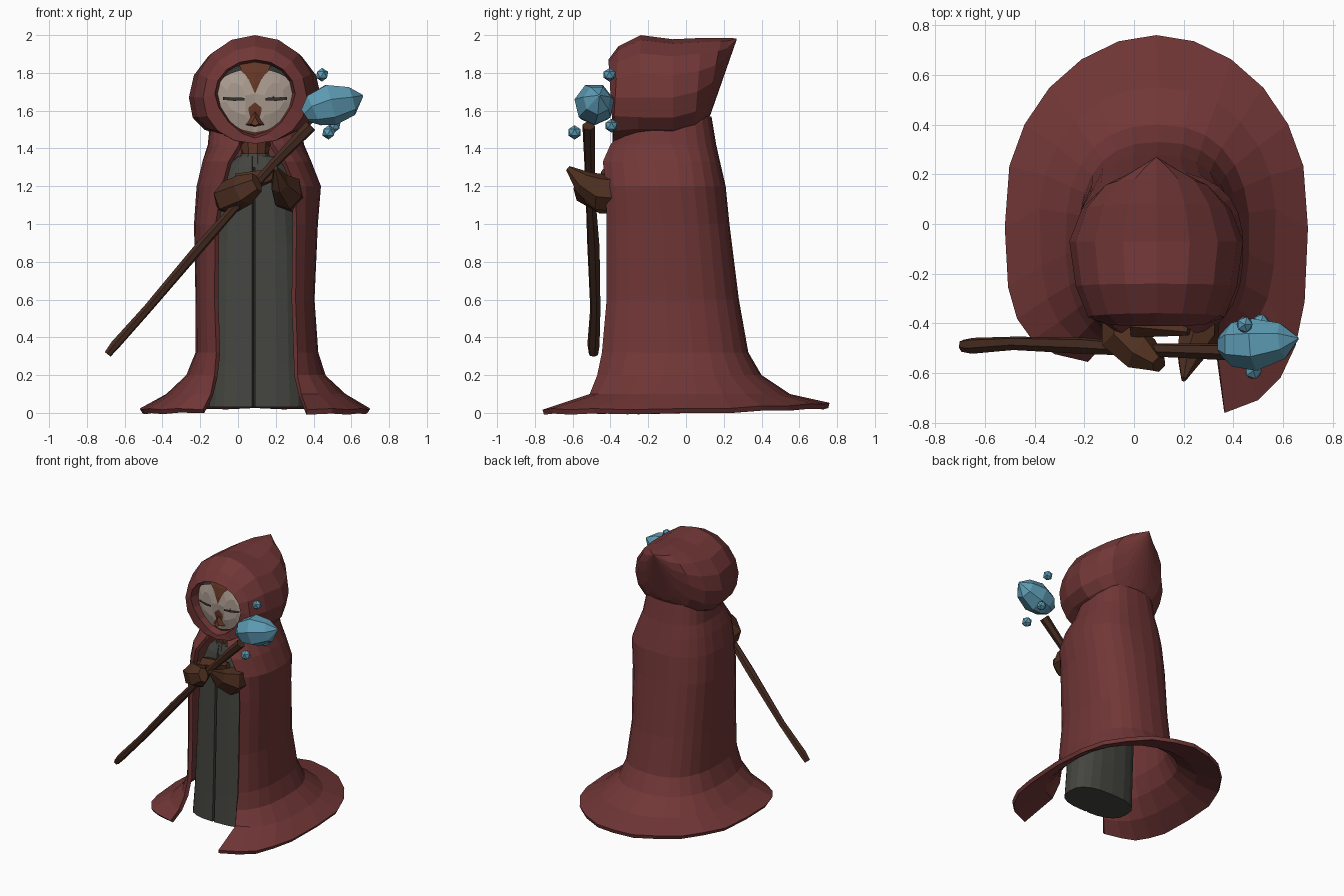
import bpy, bmesh, math
from mathutils import Vector

CX = 0.09  # the figure stands slightly right of centre


def mat(name, r, g, b):
    m = bpy.data.materials.new(name)
    m.diffuse_color = (r, g, b, 1)
    return m


RED = mat("cloak red", 0.165, 0.037, 0.037)
GREY = mat("robe grey", 0.058, 0.06, 0.05)
WOOD = mat("staff wood", 0.062, 0.025, 0.015)
WING = mat("wing brown", 0.078, 0.029, 0.0145)
FEATHER = mat("head brown", 0.125, 0.038, 0.02)
FACE = mat("face cream", 0.41, 0.335, 0.28)
DARK = mat("eye dark", 0.033, 0.033, 0.03)
ICE = mat("crystal blue", 0.11, 0.33, 0.46)


def finish(name, bm, material):
    me = bpy.data.meshes.new(name)
    bm.to_mesh(me)
    bm.free()
    me.materials.append(material)
    ob = bpy.data.objects.new(name, me)
    bpy.context.collection.objects.link(ob)
    return ob


def loft(name, rings, material, closed=True):
    """Skin a list of equal-length rings; closed rings are capped."""
    bm = bmesh.new()
    vs = [[bm.verts.new(p) for p in r] for r in rings]
    n = len(rings[0])
    for a, b in zip(vs, vs[1:]):
        for j in range(n if closed else n - 1):
            k = (j + 1) % n
            bm.faces.new((a[j], a[k], b[k], b[j]))
    if closed:
        bm.faces.new(vs[0][::-1])
        bm.faces.new(vs[-1])
        bmesh.ops.recalc_face_normals(bm, faces=bm.faces)
    return finish(name, bm, material)


def power(v, p):
    return math.copysign(abs(v) ** p, v)


def tube(name, path, material, sides=6):
    """Sweep an ellipse along (x, y, z, half width, half height) points."""
    pts = [Vector(p[:3]) for p in path]
    rings = []
    for i, p in enumerate(path):
        d = (pts[min(i + 1, len(pts) - 1)] - pts[max(i - 1, 0)]).normalized()
        u = d.cross(Vector((0, 0, 1))).normalized()
        v = u.cross(d)
        rings.append([pts[i] + u * p[3] * math.cos(t) + v * p[4] * math.sin(t)
                      for t in (2 * math.pi * (k + 0.25) / sides for k in range(sides))])
    return loft(name, rings, material)


# Cloak: open C-shaped sections
# (z, centre x, half width, front, back, mid y, half opening, front power, back power)
SECTIONS = [
    (0.017, 0.09, 0.61, -0.555, 0.76, 0.08, 0.275, 0.52, 1.04),
    (0.10, 0.095, 0.475, -0.51, 0.55, 0.03, 0.24, 0.65, 0.95),
    (0.20, 0.095, 0.37, -0.47, 0.40, -0.04, 0.22, 0.75, 0.85),
    (0.32, 0.10, 0.325, -0.445, 0.33, -0.08, 0.215, 0.8, 0.8),
    (0.60, 0.09, 0.315, -0.42, 0.28, -0.1, 0.215, 0.8, 0.8),
    (1.00, 0.095, 0.328, -0.42, 0.23, -0.1, 0.215, 0.8, 0.8),
    (1.20, 0.11, 0.33, -0.425, 0.21, -0.1, 0.195, 0.8, 0.8),
    (1.33, 0.10, 0.29, -0.44, 0.18, -0.1, 0.15, 0.85, 0.75),
    (1.42, 0.095, 0.255, -0.40, 0.16, -0.1, 0.09, 0.9, 0.72),
    (1.57, 0.09, 0.235, -0.27, 0.135, -0.1, 0.07, 1.0, 0.75),
]
rings = []
for z, cx, hw, yf, yb, cy, ow, pf, pb in SECTIONS:
    t0 = -math.acos((ow / hw) ** (1 / pf))
    ring = []
    for k in range(23):
        t = t0 + (math.pi - 2 * t0) * k / 22
        p = pf if math.sin(t) < 0 else pb
        c, s = power(math.cos(t), p), power(math.sin(t), p)
        y = cy + s * ((yb - cy) if s > 0 else (cy - yf) / abs(math.sin(t0)) ** p)
        zz = z
        if z < 0.05:  # the right hem sweeps forward, the back hem lifts
            if c > 0 and s < 0:
                y -= 0.21 * s * s
            zz += 0.03 * max(0, s) + 0.006 * (k % 2)
        ring.append((cx + hw * c, y, zz))
    rings.append(ring)
cloak = loft("cloak", rings, RED, closed=False)
sol = cloak.modifiers.new("thickness", "SOLIDIFY")
sol.thickness, sol.offset = 0.028, -1

# Robe: closed sections (z, half width, front, back) with a narrow front pleat
rings = []
for z, hw, yf, yb in [(0.03, 0.26, -0.42, -0.12), (0.25, 0.25, -0.41, -0.10),
                      (0.9, 0.235, -0.39, -0.05), (1.2, 0.21, -0.38, 0.0),
                      (1.3, 0.17, -0.36, 0.0), (1.36, 0.10, -0.34, -0.02)]:
    ring = []
    for k in range(20):
        t = 2 * math.pi * k / 20
        x = 0.1 + hw * power(math.cos(t), 0.75)
        y = (yf + yb) / 2 + (yb - yf) / 2 * power(math.sin(t), 0.75)
        if k == 15:
            ring += [(0.075, y, z), (0.083, y + 0.03, z), (0.091, y, z)]
        else:
            ring.append((x, y, z))
    rings.append(ring)
loft("robe", rings, GREY)

# Collar and neck
tube("collar", [(CX, -0.25, 1.30, 0.10, 0.11), (CX, -0.251, 1.375, 0.075, 0.09)], GREY, 10)
tube("neck", [(CX, -0.23, 1.33, 0.07, 0.09), (CX, -0.24, 1.52, 0.09, 0.10)], FEATHER, 10)

# Hood: rings running front to back (y, half width, low z, mid z, high z, lower power, lean)
HOOD = [
    (-0.29, 0.19, 1.48, 1.69, 1.85, 1.15, 0),
    (-0.40, 0.213, 1.455, 1.69, 1.87, 1.25, -0.06),
    (-0.375, 0.275, 1.425, 1.67, 1.94, 0.95, 0.06),
    (-0.25, 0.325, 1.455, 1.67, 2.0, 0.75, 0.03),
    (-0.07, 0.35, 1.45, 1.67, 1.978, 0.75, 0),
    (0.06, 0.30, 1.475, 1.70, 1.985, 0.8, 0.08),
    (0.14, 0.22, 1.51, 1.75, 1.985, 0.8, 0.2),
    (0.185, 0.12, 1.58, 1.80, 1.985, 0.9, 0.25),
    (0.268, 0.004, 1.975, 1.978, 1.982, 1, 0),
]
rings = []
for y, hw, lo, mid, hi, p, lean in HOOD:
    ring = []
    for k in range(16):
        t = 2 * math.pi * k / 16
        c, s = math.cos(t), math.sin(t)
        q = p if s < 0 else 1
        z = mid + power(s, q) * ((hi - mid) if s > 0 else (mid - lo))
        ring.append((CX + hw * power(c, q), y + lean * (z - mid), z))
    rings.append(ring)
loft("hood", rings, RED)

# Head inside the hood
HC, HR = Vector((CX, -0.25, 1.67)), Vector((0.26, 0.12, 0.27))
bm = bmesh.new()
bmesh.ops.create_uvsphere(bm, u_segments=16, v_segments=12, radius=1)
for v in bm.verts:
    v.co = HC + v.co * HR
finish("head", bm, FEATHER)


def face_plate(name, outline, material, lift):
    """Lay an outline (offset from the face axis, z) on the head, on both sides."""
    for side, label in ((-1, "left"), (1, "right")):
        bm = bmesh.new()
        mx = sum(p[0] for p in outline) / len(outline)
        mz = sum(p[1] for p in outline) / len(outline)

        def put(x, z):
            h = 1 - (x / HR.x) ** 2 - ((z - HC.z) / HR.z) ** 2
            return bm.verts.new((CX + side * x, HC.y - HR.y * math.sqrt(max(h, 0)) - lift, z))
        outer = [put(x, z) for x, z in outline]
        inner = [put((x + mx) / 2, (z + mz) / 2) for x, z in outline]
        n = len(outline)
        faces = [bm.faces.new((outer[i], outer[(i + 1) % n], inner[(i + 1) % n], inner[i]))
                 for i in range(n)] + [bm.faces.new(inner)]
        bm.normal_update()
        for f in faces:
            if f.normal.y > 0:
                f.normal_flip()
        finish(label + "_" + name, bm, material)


# Heart-shaped face, closed eyes and brows
face_plate("face", [(0, 1.69), (0.04, 1.78), (0.09, 1.825), (0.15, 1.82), (0.195, 1.75),
                    (0.205, 1.63), (0.16, 1.55), (0.07, 1.50), (0, 1.485)], FACE, 0.006)
face_plate("eye", [(0.055, 1.655), (0.11, 1.652), (0.17, 1.657), (0.17, 1.673),
                   (0.11, 1.67), (0.055, 1.668)], DARK, 0.012)
face_plate("brow", [(0.07, 1.815), (0.12, 1.80), (0.17, 1.775), (0.18, 1.80),
                    (0.135, 1.827), (0.08, 1.838)], DARK, 0.014)

# Beak: a small wedge, wide at the bottom
loft("beak", [[(CX - 0.055, -0.345, 1.525), (CX, -0.345, 1.515), (CX + 0.055, -0.345, 1.525),
               (CX, -0.36, 1.60)],
              [(CX - 0.02, -0.385, 1.53), (CX, -0.395, 1.52), (CX + 0.02, -0.385, 1.53),
               (CX, -0.385, 1.57)]], FEATHER)

# Wings gripping the staff
tube("left_wing", [(-0.06, -0.36, 1.13, 0.07, 0.08), (-0.05, -0.45, 1.14, 0.09, 0.09),
                   (0.03, -0.52, 1.18, 0.08, 0.085), (0.10, -0.565, 1.22, 0.035, 0.055)], WING)
tube("left_wing_tip", [(0.0, -0.40, 1.21, 0.06, 0.06), (0.22, -0.43, 1.27, 0.02, 0.03)], WING)
tube("right_wing", [(0.27, -0.34, 1.16, 0.08, 0.10), (0.26, -0.45, 1.17, 0.085, 0.10),
                    (0.22, -0.54, 1.22, 0.05, 0.065), (0.20, -0.625, 1.295, 0.01, 0.015)], WING)

# Crooked staff
tube("staff", [(-0.69, -0.49, 0.31, 0.025, 0.02), (-0.65, -0.49, 0.36, 0.033, 0.026),
               (-0.48, -0.48, 0.55, 0.028, 0.024), (-0.2, -0.49, 0.88, 0.034, 0.028),
               (0.03, -0.505, 1.14, 0.027, 0.023), (0.2, -0.51, 1.33, 0.03, 0.026),
               (0.385, -0.515, 1.52, 0.035, 0.034)], WOOD)

# Main crystal and floating shards
tube("crystal", [(0.355, -0.485, 1.575, 0.045, 0.04), (0.40, -0.485, 1.605, 0.09, 0.09),
                 (0.49, -0.485, 1.635, 0.108, 0.115), (0.60, -0.47, 1.655, 0.075, 0.08),
                 (0.66, -0.46, 1.68, 0.006, 0.006)], ICE, 7)
for i, (x, y, z, r) in enumerate([(0.445, -0.405, 1.79, 0.036), (0.48, -0.59, 1.485, 0.038),
                                  (0.51, -0.395, 1.52, 0.036)]):
    bm = bmesh.new()
    bmesh.ops.create_icosphere(bm, subdivisions=1, radius=r)
    for v in bm.verts:
        v.co += Vector((x, y, z))
    finish("shard_%d" % (i + 1), bm, ICE)
